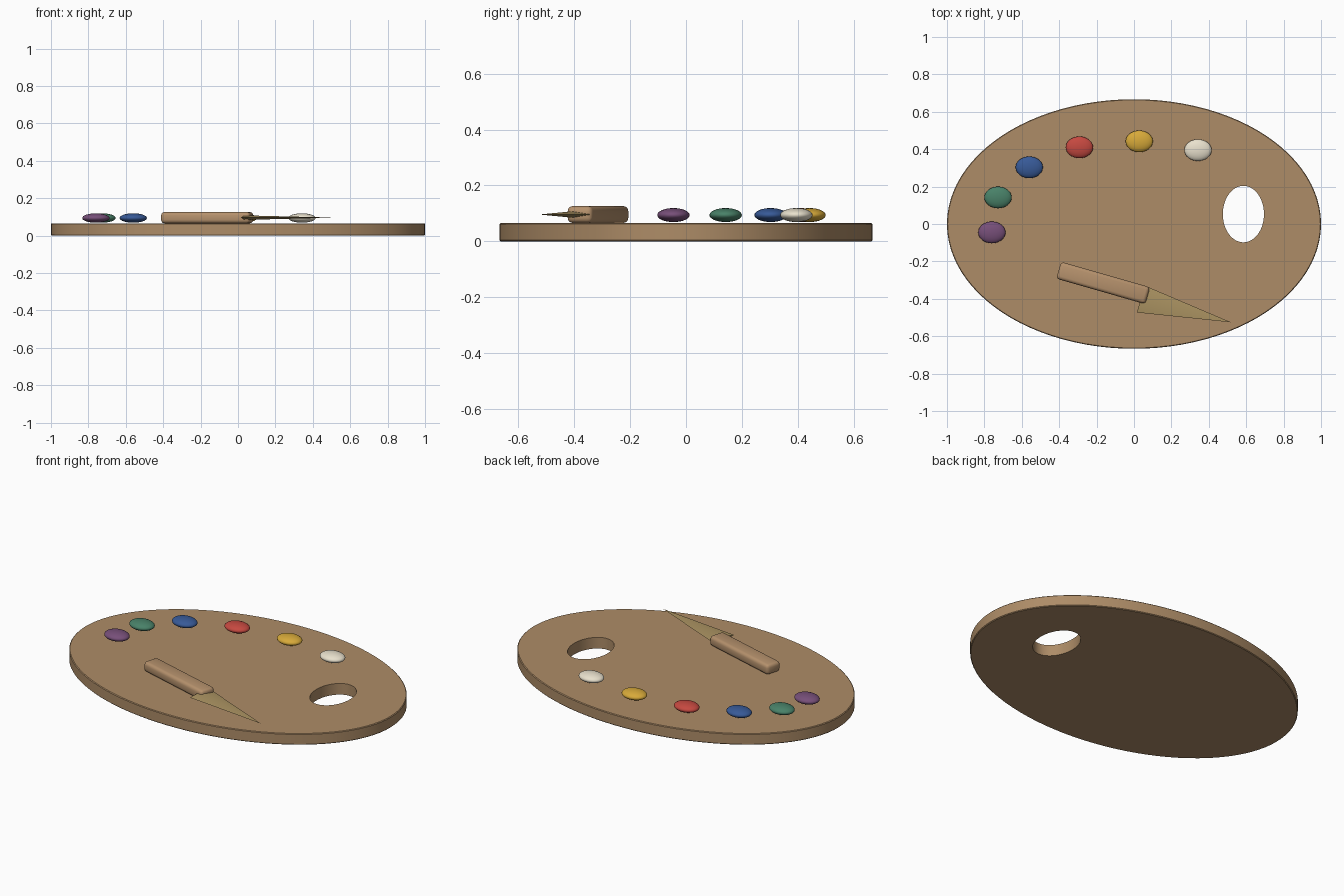
import bpy
import math

if "Cube" in bpy.data.objects:
    bpy.data.objects.remove(bpy.data.objects["Cube"])

TOP = 0.066


def material(name, rgb):
    # colours are given as seen on screen, converted to linear
    m = bpy.data.materials.new(name)
    m.diffuse_color = (*[(c / 255) ** 2.2 for c in rgb], 1)
    m.use_nodes = True
    m.node_tree.nodes["Principled BSDF"].inputs["Base Color"].default_value = m.diffuse_color
    return m


def finish(name, mat, angle=30):
    ob = bpy.context.object
    ob.name = name
    ob.data.materials.append(mat)
    bpy.ops.object.transform_apply(location=False, rotation=False, scale=True)
    for mod in list(ob.modifiers):
        bpy.ops.object.modifier_apply(modifier=mod.name)
    bpy.ops.object.shade_smooth_by_angle(angle=math.radians(angle))
    return ob


def bevel(width, segments):
    b = bpy.context.object.modifiers.new("bevel", 'BEVEL')
    b.width, b.segments = width, segments
    b.limit_method, b.angle_limit = 'ANGLE', math.radians(40)


wood = material("wood", (172, 139, 103))
handle_wood = material("handle_wood", (180, 144, 108))
brass = material("blade_metal", (170, 146, 98))

# thumb hole cutter
bpy.ops.mesh.primitive_cylinder_add(vertices=64, radius=1, depth=0.4, location=(0.585, 0.053, 0))
cutter = bpy.context.object
cutter.name = "thumb_hole_cutter"
cutter.scale = (0.11, 0.151, 1)
cutter.hide_render = True

# oval board
bpy.ops.mesh.primitive_cylinder_add(vertices=96, radius=1, depth=TOP, location=(0, 0, TOP / 2))
board = bpy.context.object
board.scale = (1, 0.667, 1)
bpy.ops.object.transform_apply(location=False, rotation=False, scale=True)
bevel(0.004, 1)
hole = board.modifiers.new("thumb_hole", 'BOOLEAN')
hole.object, hole.operation, hole.solver = cutter, 'DIFFERENCE', 'EXACT'
finish("palette_board", wood)
bpy.data.objects.remove(cutter)

# paint dabs
dabs = [
    ("purple", -0.76, -0.045, (118, 80, 120)),
    ("green", -0.727, 0.142, (74, 128, 104)),
    ("blue", -0.56, 0.303, (58, 90, 150)),
    ("red", -0.292, 0.41, (196, 74, 66)),
    ("yellow", 0.028, 0.442, (214, 168, 60)),
    ("white", 0.342, 0.395, (232, 224, 204)),
]
for name, x, y, rgb in dabs:
    bpy.ops.mesh.primitive_uv_sphere_add(segments=32, ring_count=16, radius=1, location=(x, y, 0.094))
    bpy.context.object.scale = (0.073, 0.058, 0.025)
    finish("paint_dab_" + name, material("paint_" + name, rgb), 60)

# palette knife handle
bpy.ops.mesh.primitive_cube_add(size=1, location=(-0.165, -0.315, 0.096),
                                rotation=(0, 0, math.radians(-16)))
bpy.context.object.scale = (0.495, 0.094, 0.06)
bpy.ops.object.transform_apply(location=False, rotation=False, scale=True)
bevel(0.018, 3)
finish("knife_handle", handle_wood)

# palette knife blade: flattened four-sided point
bpy.ops.mesh.primitive_cone_add(vertices=4, radius1=1, radius2=0, depth=1)
blade = bpy.context.object
blade.rotation_euler = (0, math.pi / 2, 0)
bpy.ops.object.transform_apply(location=False, rotation=True, scale=False)
blade.scale = (0.5, 0.075, 0.012)
blade.rotation_euler = (0, 0, math.radians(-14.5))
blade.location = (0.277, -0.463, 0.096)
finish("knife_blade", brass)
